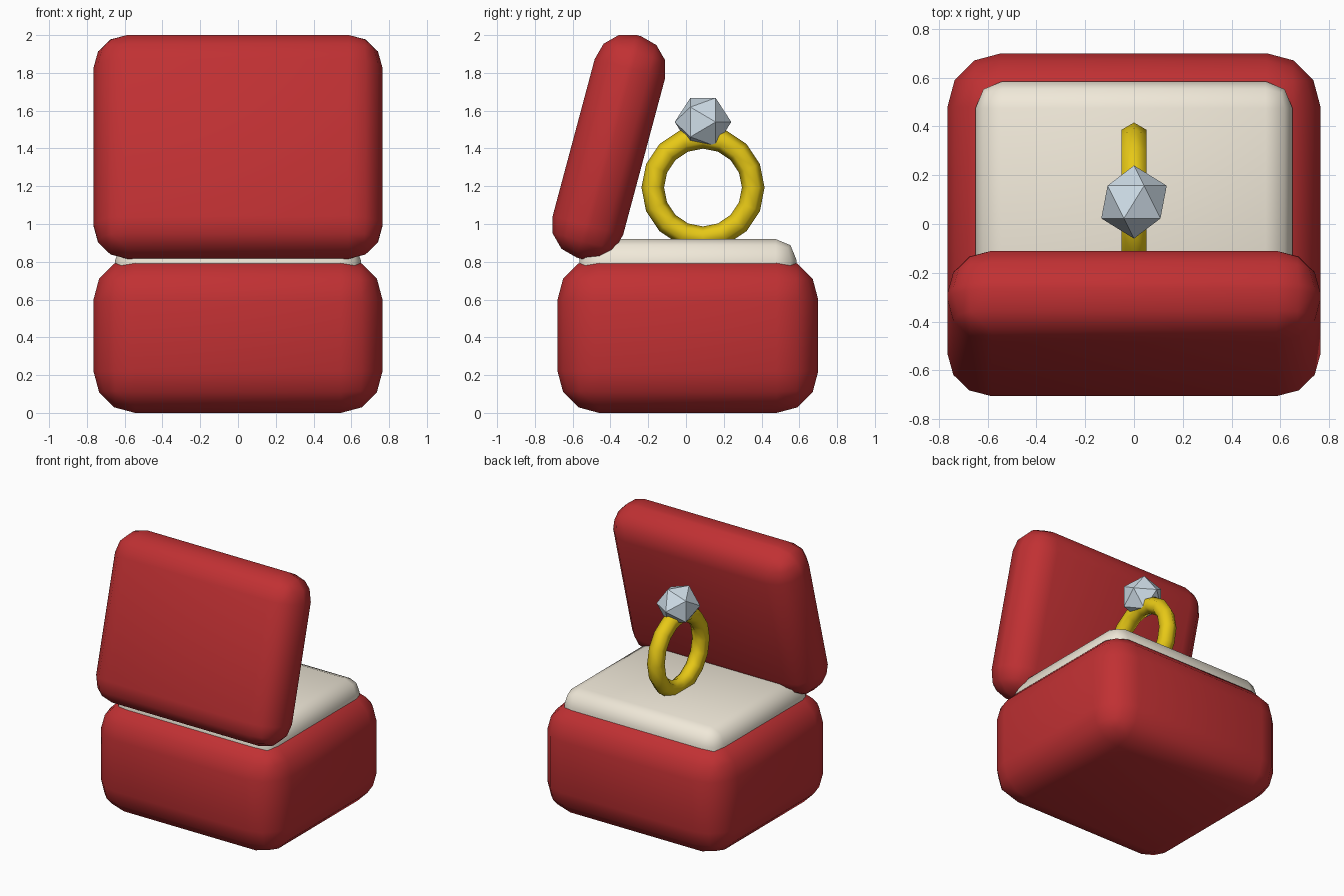
import bpy
import math

if "Cube" in bpy.data.objects:
    bpy.data.objects.remove(bpy.data.objects["Cube"])


def material(name, color):
    m = bpy.data.materials.new(name)
    m.diffuse_color = (*color, 1)
    m.use_nodes = True
    m.node_tree.nodes["Principled BSDF"].inputs["Base Color"].default_value = m.diffuse_color
    return m


RED = material("red_velvet", (0.53, 0.03, 0.033))
CREAM = material("cream_satin", (0.87, 0.81, 0.69))
GOLD = material("gold", (0.80, 0.58, 0.008))
CRYSTAL = material("crystal", (0.62, 0.72, 0.80))


def finish(name, mat, smooth=True):
    ob = bpy.context.object
    ob.name = name
    ob.data.materials.append(mat)
    if smooth:
        bpy.ops.object.shade_smooth()
    return ob


def rounded_box(name, center, size, radius, segments, mat, tilt=0):
    bpy.ops.mesh.primitive_cube_add(size=1, location=center)
    ob = bpy.context.object
    ob.scale = size
    bpy.ops.object.transform_apply(location=False, rotation=False, scale=True)
    bevel = ob.modifiers.new("rounding", 'BEVEL')
    bevel.width = radius
    bevel.segments = segments
    bevel.limit_method = 'NONE'
    ob.rotation_euler.x = math.radians(tilt)
    return finish(name, mat)


# Box base, open lid and inner cushion
rounded_box("box_base", (0, 0.01, 0.41), (1.53, 1.38, 0.82), 0.22, 3, RED)
rounded_box("box_lid", (0, -0.408, 1.408), (1.53, 0.386, 1.22), 0.18, 3, RED, tilt=-15)
rounded_box("cushion", (0, 0.01, 0.75), (1.30, 1.15, 0.34), 0.11, 2, CREAM)

# Ring band standing in the cushion, hole facing sideways
bpy.ops.mesh.primitive_torus_add(major_segments=16, minor_segments=6,
                                 major_radius=0.266, minor_radius=0.06,
                                 location=(0, 0.09, 1.193),
                                 rotation=(0, math.pi / 2, 0))
finish("ring_band", GOLD)

# Faceted gem
bpy.ops.mesh.primitive_ico_sphere_add(subdivisions=1, radius=0.15,
                                      location=(0, 0.09, 1.54),
                                      rotation=(-math.pi / 2, 0, 0))
finish("gem", CRYSTAL, smooth=False)
